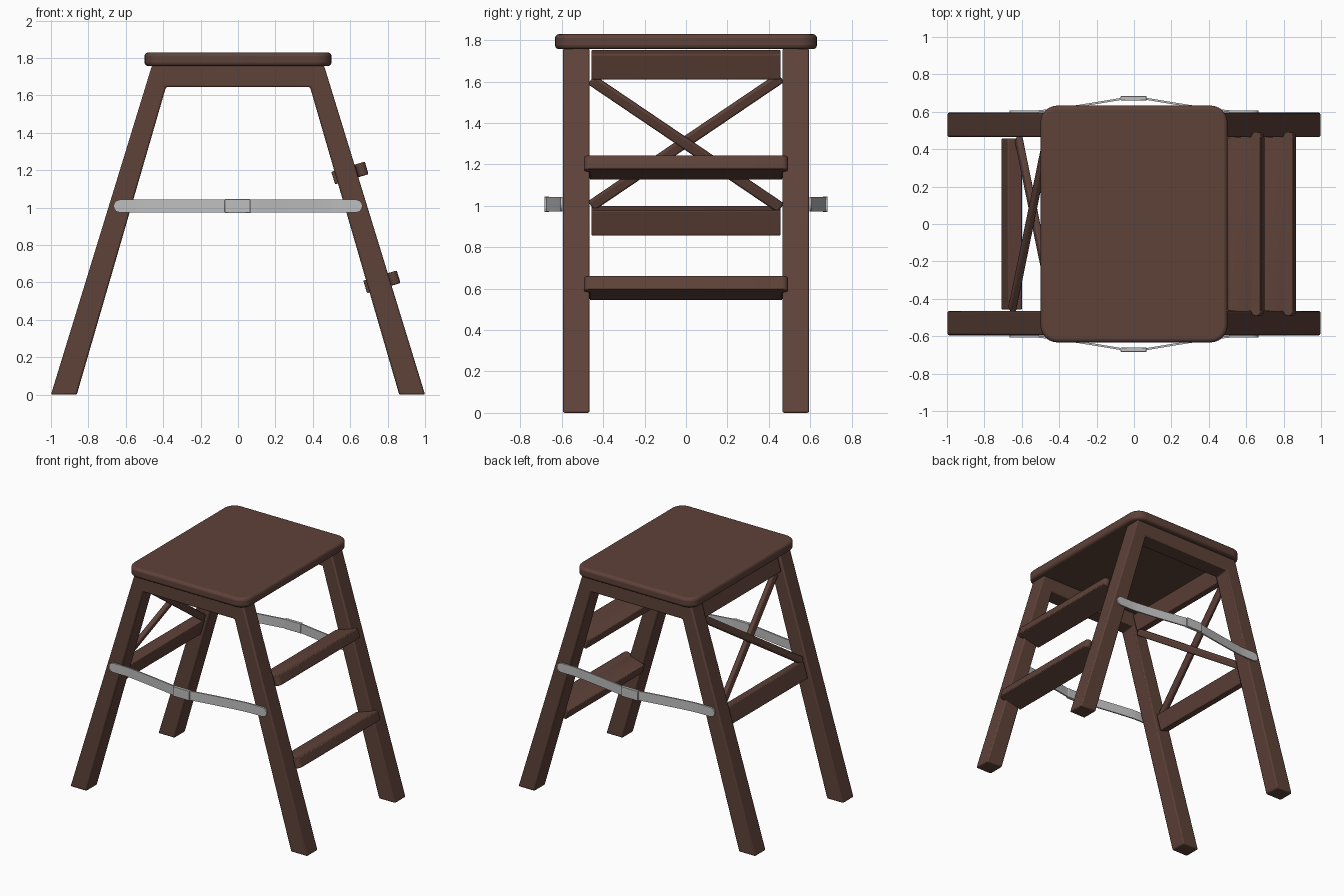
import bpy, bmesh, math
from mathutils import Matrix, Vector

if "Cube" in bpy.data.objects:
    bpy.data.objects.remove(bpy.data.objects["Cube"])

TILT = 0.294  # lean of the legs


def material(name, rgb):
    m = bpy.data.materials.new(name)
    m.diffuse_color = (*rgb, 1)
    m.use_nodes = True
    m.node_tree.nodes["Principled BSDF"].inputs["Base Color"].default_value = m.diffuse_color
    return m


wood = material("brown wood", (0.112, 0.054, 0.040))
metal = material("grey metal", (0.52, 0.52, 0.52))


def finish(name, bm, mat, bevel, segs=2):
    bmesh.ops.recalc_face_normals(bm, faces=bm.faces)
    me = bpy.data.meshes.new(name)
    bm.to_mesh(me)
    bm.free()
    ob = bpy.data.objects.new(name, me)
    bpy.context.collection.objects.link(ob)
    me.materials.append(mat)
    if bevel:
        mod = ob.modifiers.new("Bevel", 'BEVEL')
        mod.width, mod.segments = bevel, segs
        mod.limit_method, mod.angle_limit = 'ANGLE', math.radians(40)
    bpy.ops.object.select_all(action='DESELECT')
    ob.select_set(True)
    bpy.context.view_layer.objects.active = ob
    bpy.ops.object.shade_smooth_by_angle(angle=math.radians(35))
    return ob


def prism(name, pts, depth, mat, bevel, mx=Matrix(), segs=2):
    """Extrude an outline of 3D points by a vector, then place it."""
    bm = bmesh.new()
    f = bm.faces.new([bm.verts.new(p) for p in pts])
    r = bmesh.ops.extrude_face_region(bm, geom=[f])
    vs = [v for v in r['geom'] if isinstance(v, bmesh.types.BMVert)]
    bmesh.ops.translate(bm, verts=vs, vec=depth)
    bm.transform(mx)
    return finish(name, bm, mat, bevel, segs)


def box(name, size, mx, mat, bevel):
    bm = bmesh.new()
    bmesh.ops.create_cube(bm, size=1)
    bm.transform(mx @ Matrix.Diagonal((*size, 1)))
    return finish(name, bm, mat, bevel)


def arc(cx, cy, r, a0, a1, n=6):
    return [(cx + r * math.cos(math.radians(a0 + (a1 - a0) * i / n)),
             cy + r * math.sin(math.radians(a0 + (a1 - a0) * i / n))) for i in range(n + 1)]


# seat with rounded corners
r, hx, hy = 0.09, 0.5, 0.633
outline = (arc(hx - r, hy - r, r, 0, 90) + arc(r - hx, hy - r, r, 90, 180)
           + arc(r - hx, r - hy, r, 180, 270) + arc(hx - r, r - hy, r, 270, 360))
prism("seat", [(x, y, 1.757) for x, y in outline], Vector((0, 0, 0.073)), wood, 0.02, segs=3)

# two side frames: legs joined by a top bar
half = [(0.46, 1.76), (1.0, 0), (0.862, 0), (0.385, 1.645)]
frame = half + [(-x, z) for x, z in reversed(half)]
for s, side in ((-1, "front"), (1, "back")):
    prism(side + "_leg_frame", [(x, s * 0.465, z) for x, z in frame],
          Vector((0, s * 0.13, 0)), wood, 0.009)

# treads with a wider nose hooked over the legs
nose = arc(0.067, 0.465, 0.028, 0, 180, 8)
tread = nose + [(0.039, 0.465), (-0.092, 0.465)]
tread = tread + [(u, -y) for u, y in reversed(tread)]
for name, x, z in (("upper_tread", 0.597, 1.185), ("lower_tread", 0.768, 0.603)):
    mx = Matrix.Translation((x, 0, z)) @ Matrix.Rotation(-TILT, 4, 'Y')
    prism(name, [(u, y, -0.035) for u, y in tread], Vector((0, 0, 0.07)), wood, 0.012, mx)

# rails and crossed braces between the left legs
def left_plane(z):
    return Matrix.Translation((-0.93 + 0.298 * z, 0, z)) @ Matrix.Rotation(TILT, 4, 'Y')


for name, z in (("upper_rail", 1.682), ("lower_rail", 0.928)):
    box(name, (0.08, 0.915, 0.127), left_plane(z), wood, 0.006)
for s in (-1, 1):
    mx = left_plane(1.305) @ Matrix.Translation((-s * 0.018, 0, 0)) @ Matrix.Rotation(s * 0.615, 4, 'X')
    box("cross_brace", (0.036, 1.12, 0.052), mx, wood, 0.01)


# metal spreader straps bowed outward, with a hinge sleeve in the middle
def bow(x):
    t = min(max((abs(x) - 0.07) / 0.45, 0), 1)
    return 0.603 + 0.067 * (1 - t) ** 1.15


xs = [-0.63 + 1.26 * i / 36 for i in range(37)]
cap = [-0.665 + 0.035 * (1 - math.cos(math.radians(a))) for a in (8, 30, 55)]
xs = cap + xs + [-x for x in reversed(cap)]
for s, side in ((-1, "front"), (1, "back")):
    bm = bmesh.new()
    rows = []
    for x in xs:
        e = max(abs(x) - 0.63, 0)
        h = math.sqrt(max(0.035 ** 2 - e * e, 0.00001))
        y0, y1 = s * (bow(x) - 0.007), s * (bow(x) + 0.004)
        rows.append([bm.verts.new(p) for p in ((x, y0, 1.008 - h), (x, y1, 1.008 - h),
                                               (x, y1, 1.008 + h), (x, y0, 1.008 + h))])
    for a, b in zip(rows, rows[1:]):
        for i in range(4):
            j = (i + 1) % 4
            bm.faces.new((a[i], a[j], b[j], b[i]))
    bm.faces.new(rows[0])
    bm.faces.new(rows[-1])
    finish(side + "_spreader_strap", bm, metal, 0)
    box(side + "_hinge_sleeve", (0.138, 0.024, 0.074),
        Matrix.Translation((-0.002, s * 0.672, 1.008)), metal, 0.003)
